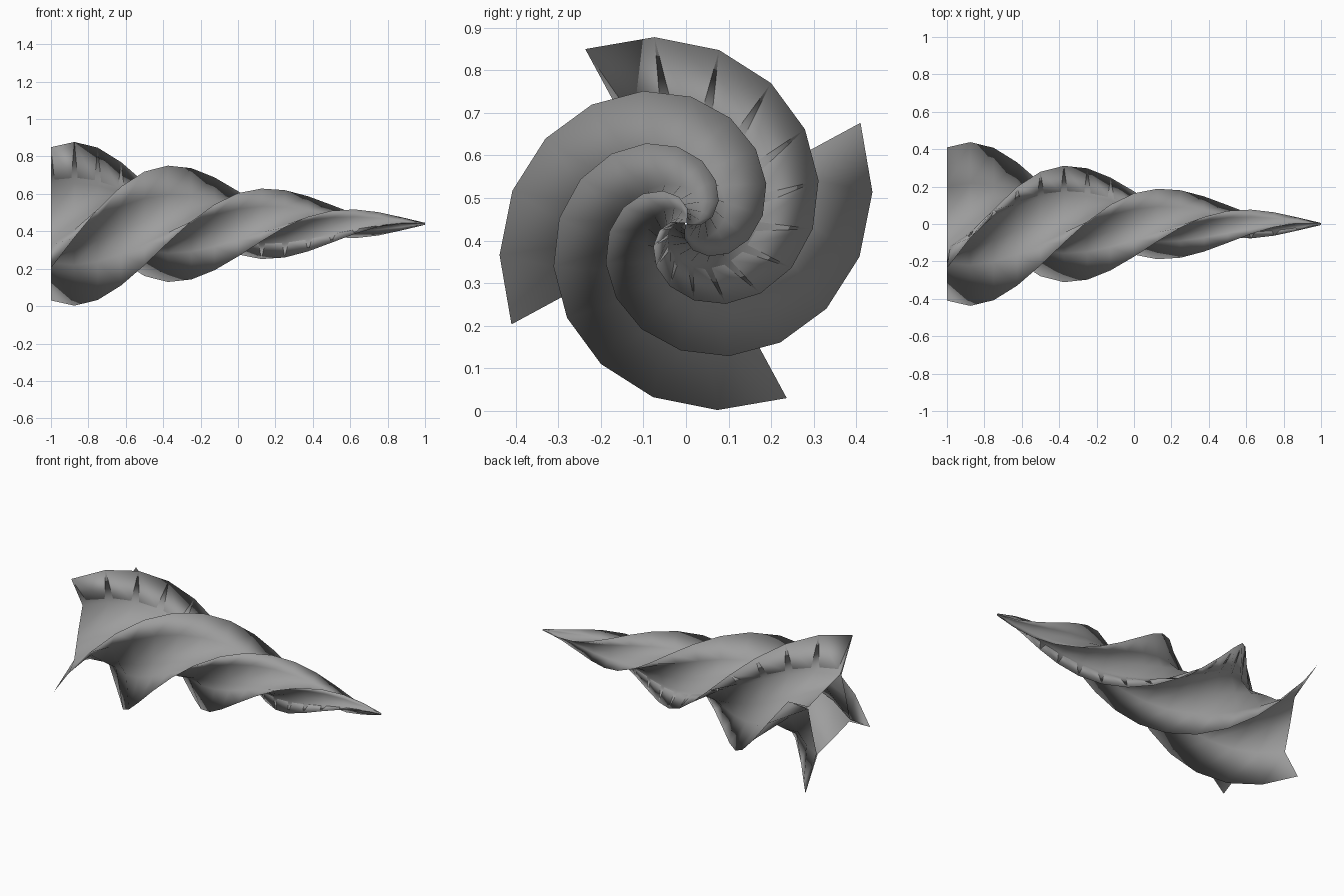
import bpy, math

if "Cube" in bpy.data.objects:
    bpy.data.objects.remove(bpy.data.objects["Cube"])

STEPS, ARMS = 16, 4
R_BASE, R_END = 0.473, 0.006
TWIST = math.radians(20.4)
CENTRE_Z = 0.44

# Four-armed star section: thin blade tips, then a concave valley (angle, radius factor)
quarter = [(0, 1.0), (1.6, 0.5), (45, 0.37), (88.4, 0.5)]
profile = [(math.radians(120 + 90 * k + a), f) for k in range(ARMS) for a, f in quarter]
n = len(profile)

# Twisted, tapering rings along x
verts = []
for i in range(STEPS + 1):
    t = i / STEPS
    radius = R_BASE + (R_END - R_BASE) * t
    for a, f in profile:
        b = a - i * TWIST
        verts.append((-1 + 2 * t, radius * f * math.cos(b),
                      CENTRE_Z + radius * f * math.sin(b)))

# Skin, folded along the short diagonals; the closing strip folds the other
# way and pokes through the first blade, giving it teeth (open at both ends)
faces = []
for i in range(STEPS):
    for j in range(n):
        k = (j + 1) % n
        a, b = i * n + j, i * n + k
        c, d = b + n, a + n
        if j % 4 == 3 and j != n - 1:
            faces += [(a, b, c), (a, c, d)]
        else:
            faces += [(a, b, d), (b, c, d)]

mesh = bpy.data.meshes.new("twisted_horn")
mesh.from_pydata(verts, [], faces)
mesh.update()
mesh.shade_smooth()
horn = bpy.data.objects.new("twisted_horn", mesh)
bpy.context.collection.objects.link(horn)

# Dark grey finish
grey = bpy.data.materials.new("dark_grey")
grey.diffuse_color = (0.34, 0.34, 0.34, 1)
grey.use_nodes = True
grey.node_tree.nodes["Principled BSDF"].inputs["Base Color"].default_value = grey.diffuse_color
mesh.materials.append(grey)
